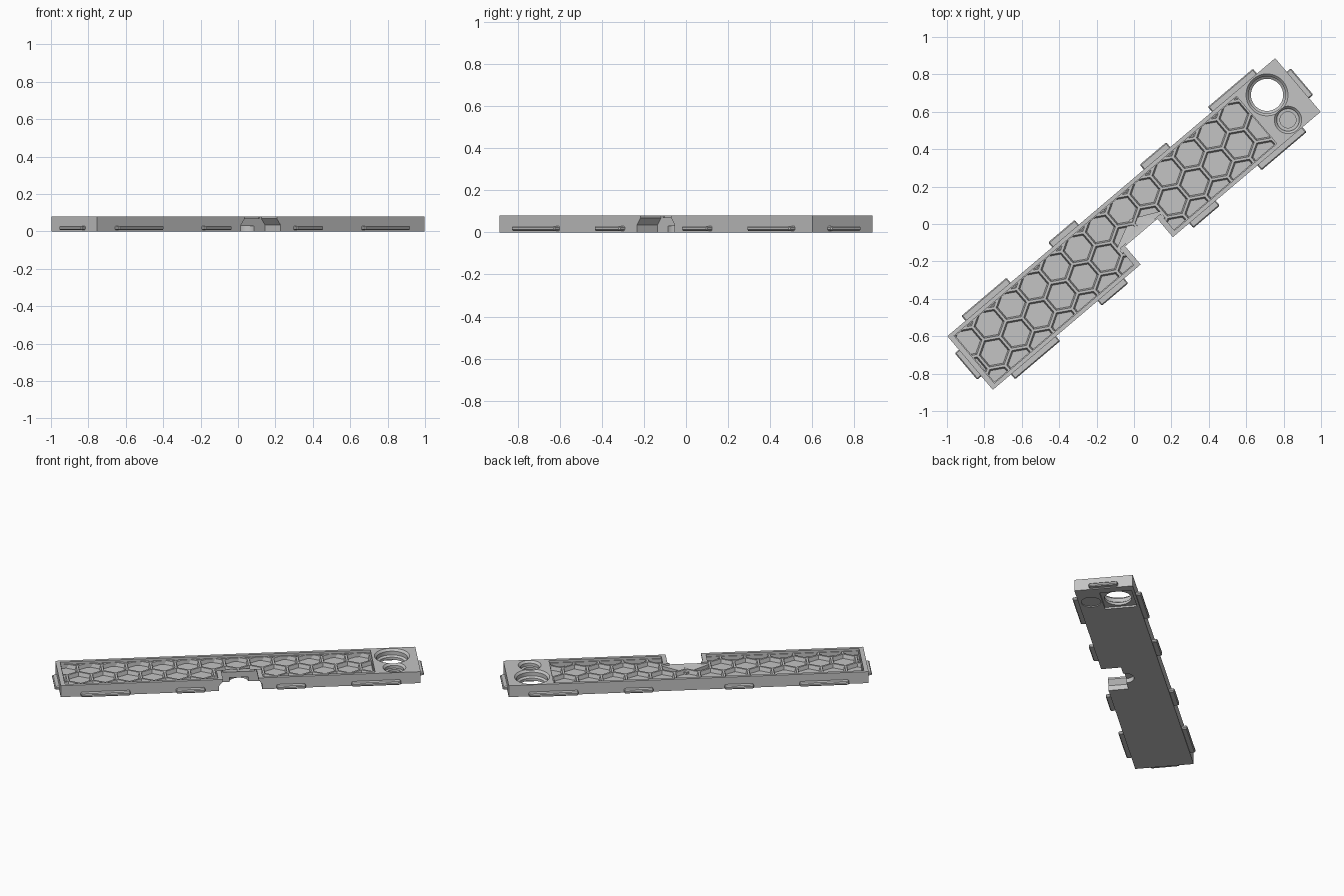
import bpy, bmesh, math
from mathutils import Matrix, Vector

if "Cube" in bpy.data.objects:
    bpy.data.objects.remove(bpy.data.objects["Cube"])

L, W, H = 1.149, 0.188, 0.08          # half length, half width, height
TURN = Matrix.Rotation(math.radians(40.3), 4, 'Z')
P0, P1, PV = -1.12, 0.86, 0.166       # pocket limits
FLOOR, RIB = 0.038, 0.064

mat = bpy.data.materials.new("light_grey")
mat.use_nodes = True
grey = (0.55, 0.55, 0.55, 1)
mat.diffuse_color = grey
mat.node_tree.nodes["Principled BSDF"].inputs["Base Color"].default_value = grey


def make(name, bm):
    bmesh.ops.recalc_face_normals(bm, faces=bm.faces)
    me = bpy.data.meshes.new(name)
    bm.to_mesh(me)
    bm.free()
    ob = bpy.data.objects.new(name, me)
    me.materials.append(mat)
    bpy.context.collection.objects.link(ob)
    return ob


def loft(bm, loops):
    """Skin matching closed loops and cap both ends."""
    rings = [[bm.verts.new(p) for p in loop] for loop in loops]
    for a, b in zip(rings, rings[1:]):
        for i in range(len(a)):
            j = (i + 1) % len(a)
            bm.faces.new((a[i], a[j], b[j], b[i]))
    bm.faces.new(rings[0])
    bm.faces.new(rings[-1])


def box(name, x0, x1, y0, y1, z0, z1):
    bm = bmesh.new()
    plan = [(x0, y0), (x1, y0), (x1, y1), (x0, y1)]
    loft(bm, [[(x, y, z) for x, y in plan] for z in (z0, z1)])
    return make(name, bm)


def turned(name, cx, cy, profile, n=48):
    bm = bmesh.new()
    angles = [2 * math.pi * i / n for i in range(n)]
    loft(bm, [[(cx + r * math.cos(a), cy + r * math.sin(a), z) for a in angles]
              for r, z in profile])
    return make(name, bm)


def activate(ob):
    bpy.ops.object.select_all(action='DESELECT')
    ob.select_set(True)
    bpy.context.view_layer.objects.active = ob


def combine(ob, other, op='DIFFERENCE'):
    other.hide_render = True
    activate(ob)
    m = ob.modifiers.new("cut", 'BOOLEAN')
    m.operation, m.solver, m.object = op, 'EXACT', other
    bpy.ops.object.modifier_apply(modifier=m.name)
    bpy.data.objects.remove(other)


# Body with a shallow pocket
body = box("base_plate", -L, L, -W, W, 0, H)
combine(body, box("pocket", P0, P1, -PV, PV, RIB, 0.1))

# Honeycomb cells, clipped to the pocket
pitch = 0.156
row_gap = pitch * math.sqrt(3) / 2
cells = bmesh.new()
for row in range(-2, 3):
    for col in range(-9, 9):
        cx = (col + 0.5 * (row % 2)) * pitch
        cy = 0.094 + row * row_gap
        one = bmesh.new()
        hexes = []
        for flat, z in ((0.064, FLOOR), (0.073, RIB + 0.006)):
            r = flat / math.cos(math.pi / 6)
            hexes.append([(cx + r * math.sin(k * math.pi / 3),
                           cy + r * math.cos(k * math.pi / 3), z) for k in range(6)])
        loft(one, hexes)
        for axis, limit, sign in ((0, P0, -1), (0, P1, 1), (1, -PV, -1), (1, PV, 1)):
            co, no = Vector(), Vector()
            co[axis], no[axis] = limit - sign * 0.005, sign
            bmesh.ops.bisect_plane(one, geom=one.verts[:] + one.edges[:] + one.faces[:],
                                   plane_co=co, plane_no=no, clear_outer=True)
            bmesh.ops.holes_fill(one, edges=[e for e in one.edges if e.is_boundary])
        if len(one.faces) > 3:
            tmp = bpy.data.meshes.new("cell")
            one.to_mesh(tmp)
            cells.from_mesh(tmp)
            bpy.data.meshes.remove(tmp)
        one.free()
combine(body, make("honeycomb", cells))

# Sloped mound and side rims around the notch
bm = bmesh.new()
plan = [(-0.15, -0.08, 0.074), (0.15, -0.08, 0.074), (0.15, -0.038, 0.07),
        (0, 0.034, 0.05), (-0.15, -0.038, 0.07)]
loft(bm, [[(x, y, 0.02) for x, y, z in plan], plan])
bmesh.ops.triangulate(bm, faces=[f for f in bm.faces if len(f.verts) > 4])
combine(body, make("mound", bm), 'UNION')
for s in (-1, 1):
    a, b = sorted((s * 0.10, s * 0.143))
    combine(body, box("notch_rim", a, b, -0.186, -0.05, 0.01, H - 0.0005), 'UNION')

# Side notch, wider underneath, with an arched relief
half = [(0.138, -0.02), (0.138, 0.035), (0.113, 0.068), (0.113, 0.1)]
section = half + [(-x, z) for x, z in reversed(half)]
bm = bmesh.new()
loft(bm, [[(x, y, z) for x, z in section] for y in (-0.3, -0.06)])
combine(body, make("notch", bm))
combine(body, turned("arch", 0, -0.06, [(0.06, -0.01), (0.06, 0.03)]))

# Stepped through hole and blind hole at one end
combine(body, turned("large_hole", 0.989, 0.0665, [
    (0.086, -0.02), (0.086, 0.03), (0.099, 0.04), (0.099, 0.066), (0.115, 0.083)]))
combine(body, turned("small_hole", 0.988, -0.108, [
    (0.043, 0.03), (0.043, 0.045), (0.060, 0.046), (0.060, 0.066), (0.076, 0.083)]))
combine(body, box("square_recess", 0.885, 1.093, -0.035, 0.17, -0.02, 0.012))
combine(body, turned("round_recess", 0.988, -0.108, [(0.062, -0.02), (0.062, 0.006)]))
parts = [body]

# Edge tabs on all four sides
for sx in (-1, 1):
    a, b = sorted((sx * (L - 0.02), sx * 1.178))
    parts.append(box("end_tab", a, b, -0.093, 0.093, 0.007, 0.03))
    for sy in (-1, 1):
        c, d = sorted((sy * (W - 0.02), sy * 0.222))
        for near, far in ((0.228, 0.414), (0.706, 1.022)):
            a, b = sorted((sx * near, sx * far))
            parts.append(box("side_tab", a, b, c, d, 0.007, 0.03))

for ob in parts:
    activate(ob)
    if ob is not body:
        m = ob.modifiers.new("chamfer", 'BEVEL')
        m.width, m.segments = 0.006, 1
        bpy.ops.object.modifier_apply(modifier=m.name)
    ob.data.transform(TURN)
    bpy.ops.object.shade_smooth_by_angle(angle=math.radians(25))
